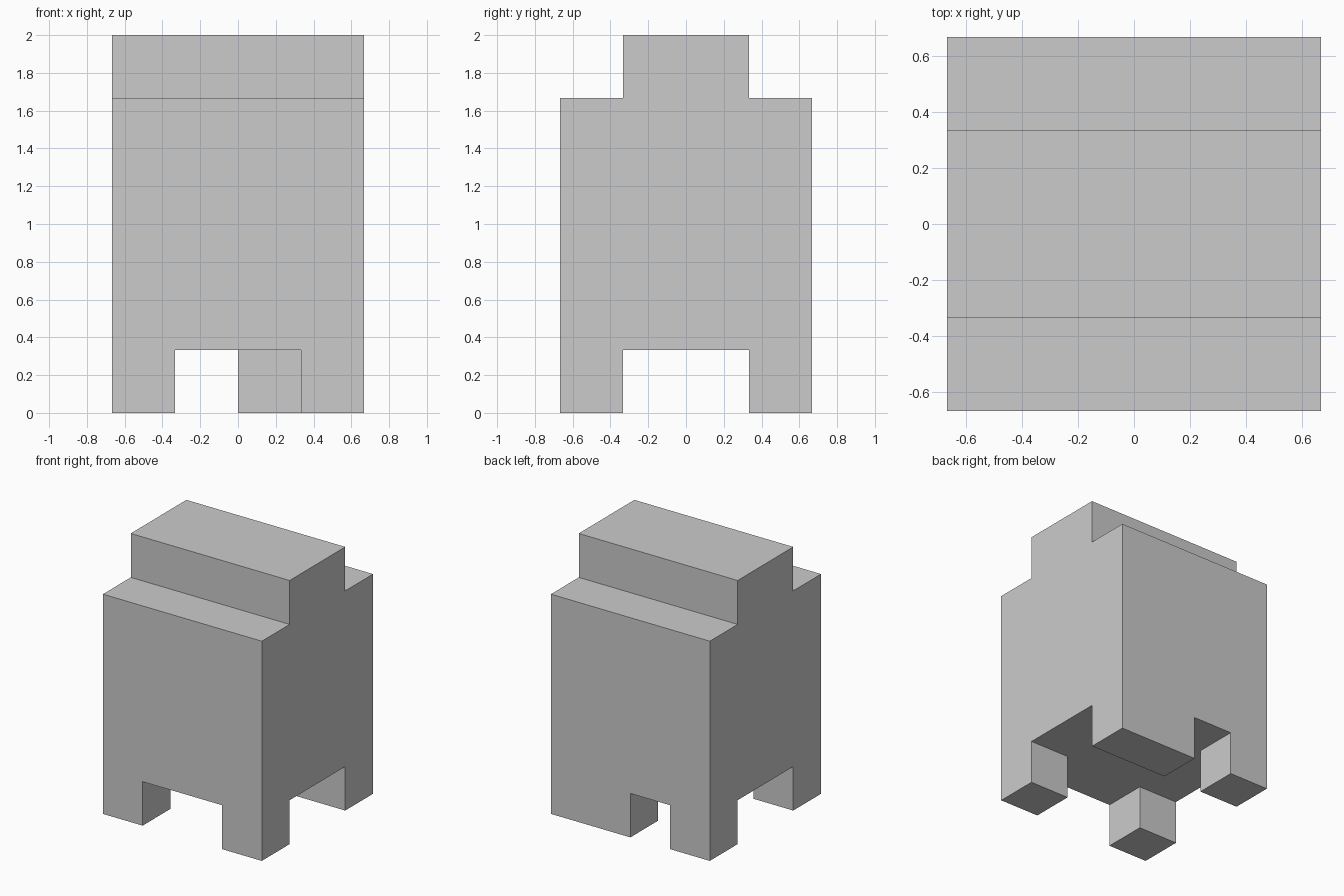
import bpy, bmesh
from mathutils import Matrix, Vector

if "Cube" in bpy.data.objects:
    bpy.data.objects.remove(bpy.data.objects["Cube"])

U = 1 / 3  # the model sits on a grid of one-third units

bm = bmesh.new()

# Main block, sliced along the grid lines that bound the legs and top step
bmesh.ops.create_cube(bm, size=4 * U, matrix=Matrix.Translation((0, 0, 3 * U)))
for axis, cuts in (((1, 0, 0), (-U, 0, U)), ((0, 1, 0), (-U, U))):
    for c in cuts:
        bmesh.ops.bisect_plane(bm, geom=bm.verts[:] + bm.edges[:] + bm.faces[:],
                               plane_co=Vector(axis) * c, plane_no=axis)


def pull(direction, inside):
    """Extrude the up- or down-facing cells chosen by centre by one unit."""
    bm.normal_update()
    cells = [f for f in bm.faces if f.normal.z * direction > 0.9
             and abs(f.calc_center_median().z - (3 + 2 * direction) * U) < 0.01
             and inside(*f.calc_center_median().xy)]
    out = bmesh.ops.extrude_face_region(bm, geom=cells)["geom"]
    verts = [v for v in out if isinstance(v, bmesh.types.BMVert)]
    bmesh.ops.translate(bm, verts=verts, vec=(0, 0, direction * U))
    old = [f for f in cells if f.is_valid]
    if old:
        bmesh.ops.delete(bm, geom=old, context='FACES')


# Raised ridge across the top
pull(1, lambda x, y: abs(y) < U)
# Two front legs and the back left leg
pull(-1, lambda x, y: abs(x) > U and abs(y) > U and not (x > 0 and y > 0))
# Double-width back right leg
pull(-1, lambda x, y: x > 0 and y > U)

# Merge the coplanar slices back into clean flat faces
bmesh.ops.dissolve_limit(bm, angle_limit=0.01, verts=bm.verts[:], edges=bm.edges[:])
bmesh.ops.recalc_face_normals(bm, faces=bm.faces[:])

mesh = bpy.data.meshes.new("stepped_body_with_legs")
bm.to_mesh(mesh)
bm.free()
bpy.context.collection.objects.link(bpy.data.objects.new("stepped_body_with_legs", mesh))
